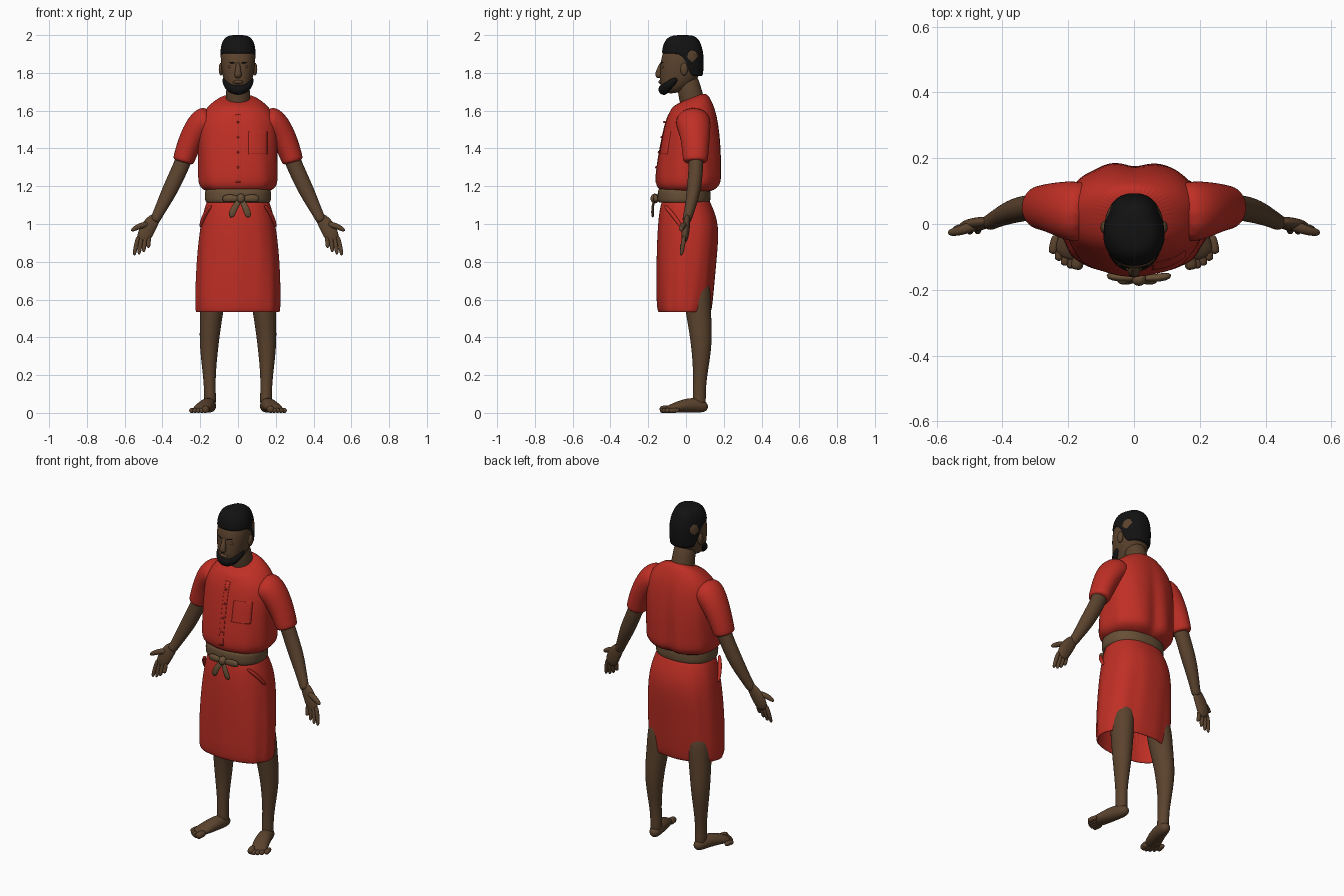
import bpy, bmesh
from math import sin, cos, pi, exp
from mathutils import Vector, Matrix

if "Cube" in bpy.data.objects:
    bpy.data.objects.remove(bpy.data.objects["Cube"])


def material(name, red, green, blue):
    mat = bpy.data.materials.new(name)
    mat.use_nodes = True
    colour = (red, green, blue, 1)
    mat.diffuse_color = colour
    shader = mat.node_tree.nodes["Principled BSDF"]
    shader.inputs["Base Color"].default_value = colour
    shader.inputs["Roughness"].default_value = 0.8
    return mat


CLOTH = material("red cloth", .52, .028, .018)
SKIN = material("brown skin", .105, .056, .027)
HAIR = material("black hair", .006, .006, .006)
BELT = material("tan belt", .135, .078, .037)


def finish(name, bm, mat, mirror=False, levels=2):
    bmesh.ops.recalc_face_normals(bm, faces=bm.faces)
    for face in bm.faces:
        face.smooth = True
    mesh = bpy.data.meshes.new(name)
    bm.to_mesh(mesh)
    bm.free()
    mesh.materials.append(mat)
    part = bpy.data.objects.new(name, mesh)
    bpy.context.collection.objects.link(part)
    if mirror:
        part.modifiers.new("mirror", "MIRROR").use_mirror_merge = False
    if levels:
        smooth = part.modifiers.new("smooth", "SUBSURF")
        smooth.levels = smooth.render_levels = levels
    return part


def bridge(rings, bm=None, closed=False):
    """Join equal rings of points; cap the ends unless the rings form a loop."""
    bm = bm or bmesh.new()
    verts = [[bm.verts.new(point) for point in ring] for ring in rings]
    following = verts[1:] + verts[:1] if closed else verts[1:]
    for lower, upper in zip(verts, following):
        for i in range(len(lower)):
            bm.faces.new((lower[i - 1], lower[i], upper[i], upper[i - 1]))
    if not closed:
        bm.faces.new(verts[0])
        bm.faces.new(verts[-1])
    return bm


def angles(count):
    return [2 * pi * k / count for k in range(count)]


def tube(path, depth=1, ref=(0, 1, 0), sole=False, bm=None):
    """Limb along points (x, y, z, radius); depth scales the radius along ref."""
    centres = [Vector(point[:3]) for point in path]
    last = len(path) - 1
    rings = []
    for i, centre in enumerate(centres):
        along = (centres[min(i + 1, last)] - centres[max(i - 1, 0)]).normalized()
        thick = Vector(ref)
        thick = (thick - along * thick.dot(along)).normalized()
        wide = along.cross(thick) * path[i][3]
        thick *= centre.z if sole else path[i][3] * depth
        rings.append([centre + wide * cos(a) + thick * sin(a) for a in angles(12)])
    return bridge(rings, bm)


def power(value, sharpness=2.3):
    return abs(value) ** (2 / sharpness) * (1 if value > 0 else -1)


def body(rows, fold=lambda a, z: 0, closed=False):
    """Upright form from rows (z, half width, front y, back y)."""
    rings = []
    for z, half, front, back in rows:
        ring = []
        for a in angles(48):
            swell = 1 + fold(a, z)
            reach = (back - front) / 2 * power(sin(a)) * swell
            ring.append((half * power(cos(a)) * swell, (front + back) / 2 + reach, z))
        rings.append(ring)
    return bridge(rings, closed=closed)


def ball(loc, size, bm=None):
    bm = bm or bmesh.new()
    place = Matrix.Translation(loc) @ Matrix.Diagonal((*size, 1))
    bmesh.ops.create_uvsphere(bm, u_segments=16, v_segments=10, radius=1, matrix=place)
    return bm


# Tunic with a pleat down the back and a collar that drops at the front
def tunic_fold(a, z):
    fade = max(0, min(1, (1.62 - z) * 6))
    pleat = -.1 * exp(-((a - pi / 2) / .12) ** 2)
    return fade * (pleat + .012 * sin(9 * a + 8 * z))


tunic_shape = body([(1.67, .08, -.07, .1), (1.63, .15, -.085, .13), (1.56, .21, -.11, .17),
                    (1.4, .21, -.14, .19), (1.26, .21, -.16, .19), (1.2, .21, -.16, .19),
                    (1.16, .16, -.12, .12)], tunic_fold)
for vert in tunic_shape.verts:
    vert.co.z += max(0, vert.co.z - 1.52) * 3 * (vert.co.y - .02)
tunic = finish("tunic", tunic_shape, CLOTH)
finish("sleeves", tube([(.13, .03, 1.56, .08), (.19, .04, 1.54, .085), (.25, .05, 1.45, .068),
                        (.288, .05, 1.34, .06), (.292, .05, 1.325, .056),
                        (.29, .05, 1.33, .03)][:5], 1.15), CLOTH, True)


# Pocket and button placket laid on the tunic
def patch(name, left, right, bottom, top):
    bm = bmesh.new()
    bmesh.ops.create_grid(bm, x_segments=8, y_segments=24, size=.5)
    for vert in bm.verts:
        across, up = vert.co.x + .5, vert.co.y + .5
        vert.co = (left + across * (right - left), -.3, bottom + up * (top - bottom))
    part = finish(name, bm, CLOTH, levels=0)
    wrap = part.modifiers.new("lay", "SHRINKWRAP")
    wrap.target, wrap.wrap_method, wrap.use_project_y = tunic, "PROJECT", True
    wrap.wrap_mode, wrap.offset = "ABOVE_SURFACE", .002
    part.modifiers.new("thickness", "SOLIDIFY").thickness = .005


patch("chest_pocket", .055, .155, 1.37, 1.49)
patch("placket", -.014, .014, 1.22, 1.58)
buttons = bmesh.new()
for step in range(4):
    height = 1.3 + .08 * step
    ball((0, (height - 2.18) * .18, height), (.006, .006, .006), buttons)
finish("buttons", buttons, CLOTH, levels=0)


# Skirt, open below
def skirt_fold(a, z):
    fade = max(0, min(1, (1.1 - z) * 3))
    return fade * (.014 * sin(8 * a + 3 * z) + .01 * sin(13 * a - 4 * z))


finish("skirt", body([(1.16, .15, -.11, .11), (1.11, .17, -.135, .13), (1, .2, -.15, .18),
                      (.8, .22, -.155, .16), (.57, .225, -.155, .14), (.53, .22, -.145, .13),
                      (.53, .21, -.135, .12), (.8, .2, -.135, .13)], skirt_fold), CLOTH)
finish("skirt_pocket_edges", tube([(.14, -.115, 1.1, .01), (.18, -.07, 1.05, .012),
                                   (.2, -.02, .98, .01)]), CLOTH, True)

# Belt with a knot, loops and hanging ends
loop = ((1.19, 0), (1.15, 0), (1.11, 0), (1.11, .03), (1.19, .03))
finish("belt", body([(z, .175 - inset, inset - .15, .13 - inset) for z, inset in loop],
                    closed=True), BELT)
bow = ball((.015, -.165, 1.135), (.024, .024, .026))
knot = (.015, -.165, 1.13, .014)
for side in (-1, 1):
    tube([knot, (.01 + .03 * side, -.18, 1.09, .018), (.01 + .05 * side, -.175, 1.03, .02)],
         .4, bm=bow)
    tube([knot, (.015 + .06 * side, -.165, 1.14, .024), (.015 + .1 * side, -.155, 1.13, .018)],
         .6, bm=bow)
finish("belt_bow", bow, BELT, levels=1)

# Neck, head and face
finish("neck", tube([(0, .05, 1.58, .075), (0, .02, 1.7, .065), (0, 0, 1.8, .06)]), SKIN)
finish("head", body([(1.69, .04, -.12, -.04), (1.74, .07, -.14, .04), (1.8, .085, -.137, .08),
                     (1.86, .092, -.135, .09), (1.92, .09, -.12, .09), (1.96, .06, -.08, .05)]),
       SKIN)
finish("nose", tube([(0, -.125, 1.86, .01), (0, -.14, 1.82, .014), (0, -.148, 1.79, .021),
                     (0, -.135, 1.775, .016)]), SKIN)
finish("lips", ball((0, -.135, 1.752), (.026, .011, .01)), SKIN, levels=0)
finish("ears", ball((.09, -.01, 1.82), (.012, .02, .034)), SKIN, True, 0)
finish("eyelids", ball((.035, -.12, 1.832), (.017, .01, .009)), SKIN, True, 0)
finish("eyebrows", tube([(.016, -.133, 1.85, .004), (.036, -.127, 1.857, .005),
                         (.058, -.11, 1.85, .003)]), HAIR, True, 1)
jaw = [i * pi / 8 for i in range(-4, 5)]
finish("beard", tube([(.068 * sin(a), -.045 - .075 * cos(a), 1.775 - .065 * cos(a),
                       .016 + .014 * cos(a)) for a in jaw], ref=(0, 0, 1)), HAIR)

# Hair cap: high over the forehead, low on the nape, slightly curly
hair = []
for row in range(16):
    rise = row / 15.5 * pi / 2
    ring = []
    for a in angles(64):
        back = max(0, min(1, (sin(a) + .25) / .7))
        hairline = 1.9 - .13 * back * back * (3 - 2 * back)
        size = cos(rise) ** .5 * (1 - .16 * back * (1 - sin(rise)) ** 2)
        size *= 1 + .012 * sin(21 * a + row) * sin(row * 2.3)
        ring.append((.096 * size * power(cos(a)), .116 * size * power(sin(a)) - .011,
                     hairline + (2 - hairline) * sin(rise)))
    hair.append(ring)
finish("hair", bridge(hair), HAIR, levels=1)

# Arms and hands
finish("arms", tube([(.25, .05, 1.44, .05), (.29, .055, 1.33, .044), (.35, .045, 1.2, .045),
                     (.39, .03, 1.12, .037), (.43, .01, 1.04, .028), (.445, 0, 1.01, .028)],
                    .9), SKIN, True)
hand = tube([(.425, .01, 1.05, .03), (.48, 0, .98, .045), (.51, -.01, .9, .038)], .5)
for finger in range(4):
    shift = finger / 3
    tip = .83 + .045 * shift ** 2
    tube([(.525 - .055 * shift, -.01, .94, .012), (.54 - .065 * shift, -.015, .89, .012),
          (.55 - .075 * shift, -.027, tip, .01)], bm=hand)
tube([(.47, 0, 1, .018), (.525, -.02, .99, .016), (.567, -.028, .963, .011)], bm=hand)
finish("hands", hand, SKIN, True)

# Legs and bare feet
finish("legs", tube([(.12, .05, .74, .08), (.14, .065, .53, .062), (.155, .085, .37, .054),
                     (.152, .075, .2, .034), (.148, .07, .1, .031), (.148, .07, .02, .036)],
                    1.1), SKIN, True)
foot = tube([(.14, .12, .028, .028), (.155, .04, .045, .042), (.18, -.04, .032, .048),
             (.21, -.11, .016, .046)], ref=(0, 0, 1), sole=True)
for toe in range(5):
    radius = .014 if toe else .02
    x, y = .176 + .018 * toe, .003 * toe * toe - .14
    tube([(x - .012, y + .06, radius, radius), (x - .004, y + .025, radius, radius),
          (x, y, radius * .8, radius)], ref=(0, 0, 1), bm=foot)
finish("feet", foot, SKIN, True)
